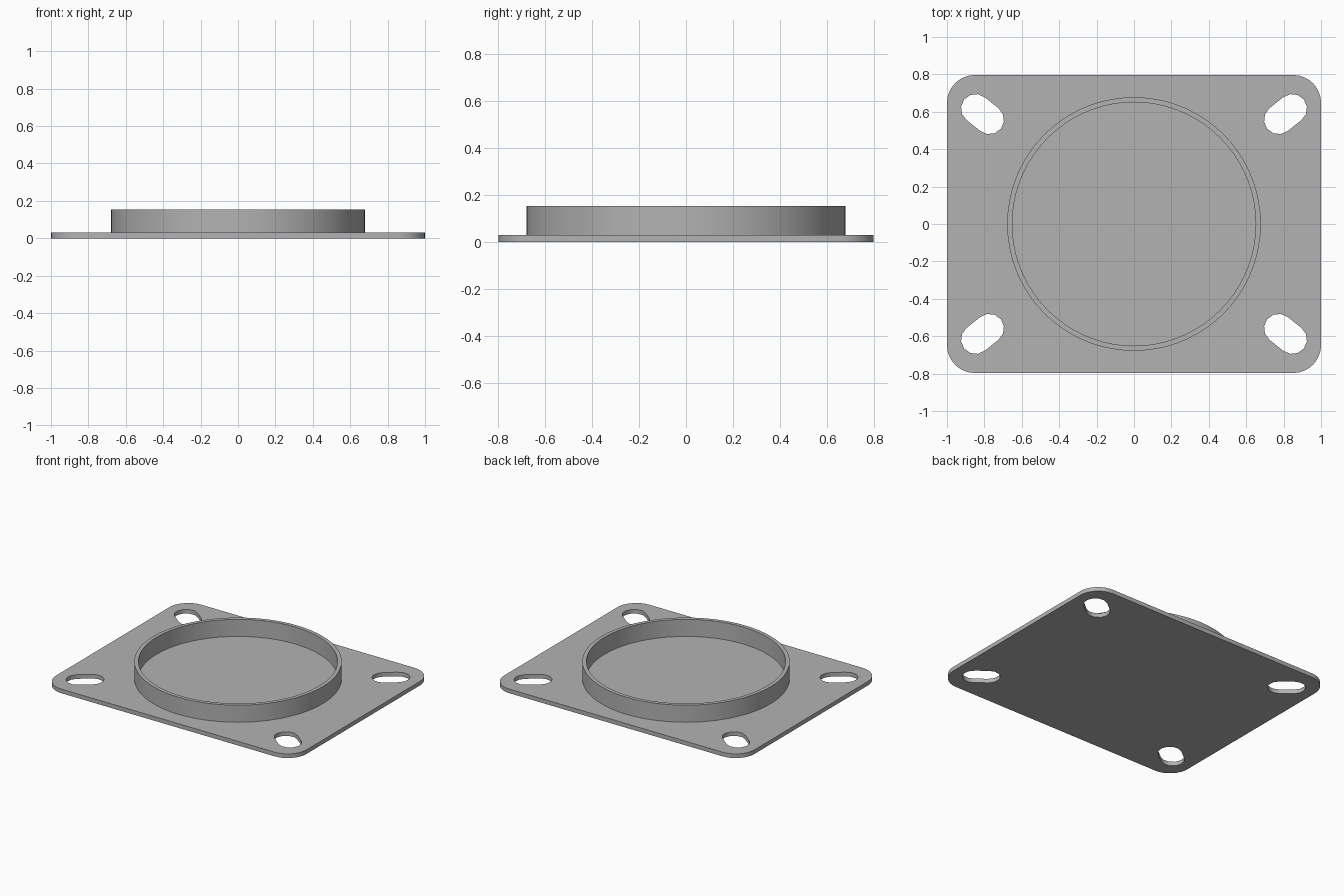
import bpy
import bmesh
from math import cos, sin, pi, atan2, radians

cube = bpy.data.objects.get("Cube")
if cube:
    bpy.data.objects.remove(cube, do_unlink=True)

HALF_X, HALF_Y, PLATE_T = 1.0, 0.797, 0.03
CORNER_R = 0.15
RING_OUT, RING_IN, RING_TOP = 0.678, 0.651, 0.153
SLOT_R = 0.078
SLOT_OUTER, SLOT_INNER = (0.847, 0.617), (0.773, 0.558)

grey = bpy.data.materials.new("plain grey")
grey.use_nodes = True
grey.diffuse_color = (0.45, 0.45, 0.45, 1)
grey.node_tree.nodes["Principled BSDF"].inputs["Base Color"].default_value = grey.diffuse_color


def arc(cx, cy, r, start, sweep, steps):
    """Points along an arc, both ends included."""
    return [(cx + r * cos(start + sweep * i / steps),
             cy + r * sin(start + sweep * i / steps)) for i in range(steps + 1)]


def circle(r, steps=72):
    return arc(0, 0, r, 0, 2 * pi, steps)[:-1]


def slot(a, b, r):
    """Round-ended slot running from centre a to centre b."""
    ang = atan2(b[1] - a[1], b[0] - a[0])
    return (arc(*b, r, ang - pi / 2, pi, 6)
            + arc(*a, r, ang + pi / 2, pi, 6))


def extruded(name, loops, z0, z1):
    """Solid from an outline and its holes, raised from z0 to z1."""
    bm = bmesh.new()
    edges = []
    for loop in loops:
        vs = [bm.verts.new((x, y, z0)) for x, y in loop]
        edges += [bm.edges.new((v, vs[i - 1])) for i, v in enumerate(vs)]
    bmesh.ops.triangle_fill(bm, edges=edges, use_beauty=True, normal=(0, 0, 1))
    res = bmesh.ops.extrude_face_region(bm, geom=bm.faces[:])
    top = [g for g in res["geom"] if isinstance(g, bmesh.types.BMVert)]
    bmesh.ops.translate(bm, verts=top, vec=(0, 0, z1 - z0))
    bmesh.ops.recalc_face_normals(bm, faces=bm.faces[:])
    mesh = bpy.data.meshes.new(name)
    bm.to_mesh(mesh)
    bm.free()
    mesh.materials.append(grey)
    mesh.shade_smooth()
    mesh.set_sharp_from_angle(angle=radians(35))
    obj = bpy.data.objects.new(name, mesh)
    bpy.context.collection.objects.link(obj)
    return obj


# Rounded base plate with a diagonal slot in each corner
outline = []
for k, (sx, sy) in enumerate([(1, 1), (-1, 1), (-1, -1), (1, -1)]):
    outline += arc(sx * (HALF_X - CORNER_R), sy * (HALF_Y - CORNER_R),
                   CORNER_R, k * pi / 2, pi / 2, 8)
slots = [slot((sx * SLOT_INNER[0], sy * SLOT_INNER[1]),
              (sx * SLOT_OUTER[0], sy * SLOT_OUTER[1]), SLOT_R)
         for sx in (1, -1) for sy in (1, -1)]
extruded("base_plate", [outline] + slots, 0, PLATE_T)

# Thin upright collar, sunk slightly into the plate
extruded("collar_ring", [circle(RING_OUT), circle(RING_IN)], PLATE_T - 0.01, RING_TOP)
